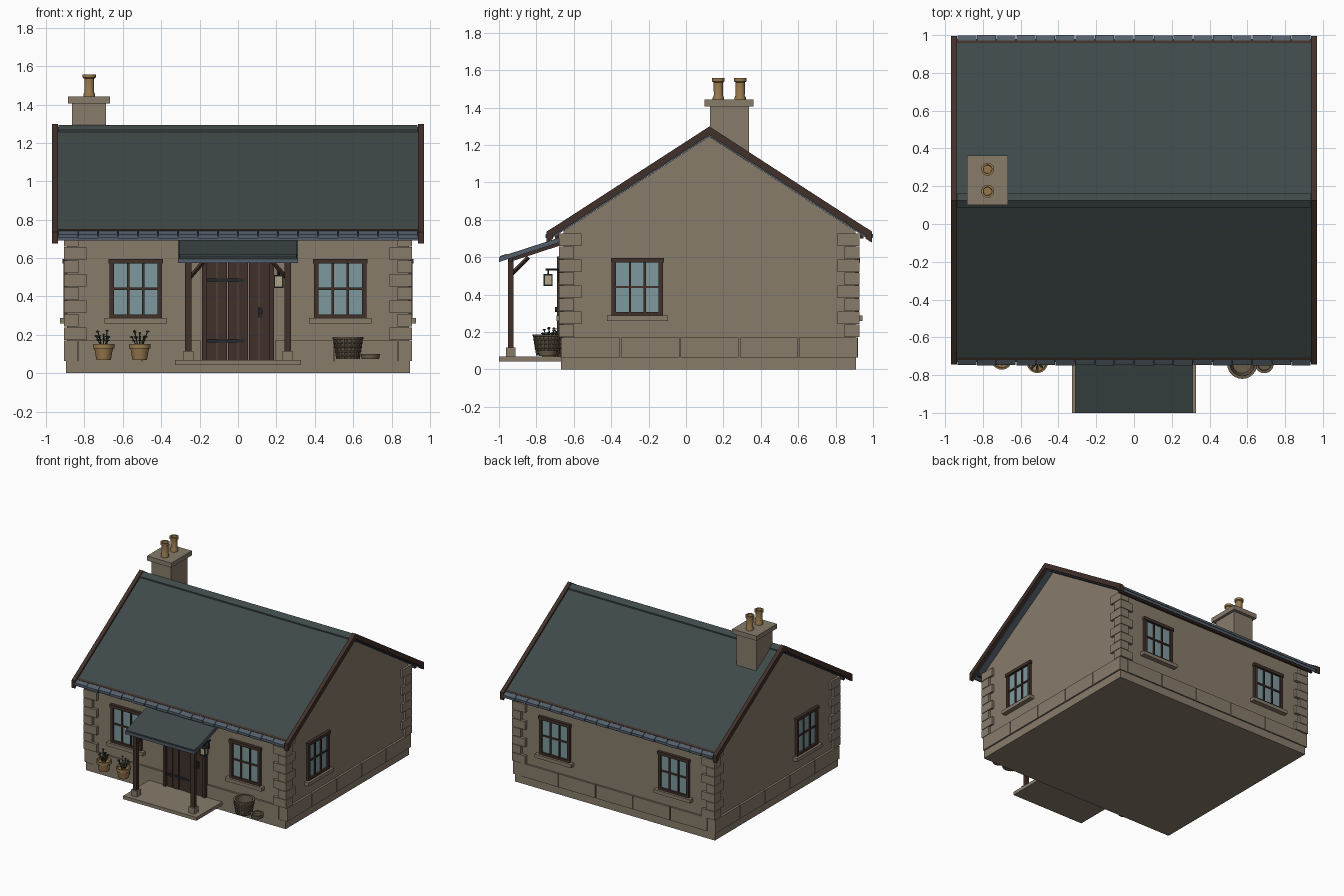
import bpy, bmesh, math, random
from mathutils import Vector, Matrix

if "Cube" in bpy.data.objects:
    bpy.data.objects.remove(bpy.data.objects["Cube"])

random.seed(4)


def mat(name, r, g, b):
    m = bpy.data.materials.new(name)
    m.diffuse_color = (r, g, b, 1)
    m.use_nodes = True
    m.node_tree.nodes["Principled BSDF"].inputs["Base Color"].default_value = m.diffuse_color
    return m


STONE = mat("warm stone", .245, .20, .148)
ROOF = mat("dark slate", .050, .066, .067)
SLATE = mat("blue slate", .085, .112, .145)
TIMBER = mat("dark timber", .052, .030, .023)
GLASS = mat("window glass", .21, .315, .34)
CLAY = mat("ochre clay", .31, .19, .075)
LEAF = mat("dull leaf", .045, .055, .035)
IRON = mat("black iron", .018, .021, .025)
WICKER = mat("wicker", .14, .11, .07)
LAMP = mat("lamp glass", .45, .38, .24)


def finish(name, bm, m, smooth=False):
    bmesh.ops.recalc_face_normals(bm, faces=bm.faces)
    me = bpy.data.meshes.new(name)
    bm.to_mesh(me)
    bm.free()
    me.materials.append(m)
    ob = bpy.data.objects.new(name, me)
    bpy.context.collection.objects.link(ob)
    if smooth:
        bpy.ops.object.select_all(action='DESELECT')
        ob.select_set(True)
        bpy.context.view_layer.objects.active = ob
        bpy.ops.object.shade_smooth_by_angle(angle=math.radians(40))
    return ob


def boxes(name, m, items, xf=Matrix()):
    """Each item is x0, x1, y0, y1, z0, z1."""
    bm = bmesh.new()
    for x0, x1, y0, y1, z0, z1 in items:
        t = Matrix.Translation(((x0 + x1) / 2, (y0 + y1) / 2, (z0 + z1) / 2))
        s = Matrix.Diagonal((abs(x1 - x0), abs(y1 - y0), z1 - z0, 1))
        bmesh.ops.create_cube(bm, size=1, matrix=xf @ t @ s)
    return finish(name, bm, m)


def prisms(name, m, items):
    """Each item is a (y, z) outline swept from x0 to x1."""
    bm = bmesh.new()
    for pts, x0, x1 in items:
        f = bm.faces.new([bm.verts.new((x0, y, z)) for y, z in pts])
        r = bmesh.ops.extrude_face_region(bm, geom=[f])
        vs = [v for v in r['geom'] if isinstance(v, bmesh.types.BMVert)]
        bmesh.ops.translate(bm, verts=vs, vec=(x1 - x0, 0, 0))
    return finish(name, bm, m)


def rods(name, m, items, sides=8):
    """Each item is start, end, radius."""
    bm = bmesh.new()
    for a, b, r in items:
        a, b = Vector(a), Vector(b)
        d = b - a
        xf = Matrix.Translation((a + b) / 2) @ d.to_track_quat('Z', 'Y').to_matrix().to_4x4()
        bmesh.ops.create_cone(bm, cap_ends=True, segments=sides, radius1=r, radius2=r,
                              depth=d.length, matrix=xf)
    return finish(name, bm, m, True)


def lathe(name, m, x, y, profile, n=24):
    bm = bmesh.new()
    vs = [bm.verts.new((x + r, y, z)) for r, z in profile]
    es = [bm.edges.new(p) for p in zip(vs, vs[1:])]
    bmesh.ops.spin(bm, geom=vs + es, cent=(x, y, 0), axis=(0, 0, 1),
                   angle=math.tau, steps=n)
    bmesh.ops.remove_doubles(bm, verts=bm.verts, dist=1e-4)
    return finish(name, bm, m, True)


# Main walls and foundation
RY, SL = .125, .647          # ridge position and roof slope
F, B, WX = -.655, .905, .89  # wall planes
wz = lambda y: 1.245 - SL * abs(y - RY)
prisms("walls", STONE, [([(F, .06), (B, .06), (B, wz(B)), (RY, 1.245), (F, wz(F))], -WX, WX)])
boxes("foundation", STONE, [(-.895, .895, -.668, .909, 0, .063)])

# Plinth blocks with fine joints
pl, g = [], .003
for s in (-1, 1):
    for i in range(5):
        a = -.668 + i * .3176
        pl.append((s * .834, s * .907, a + g, a + .3176 - g, .063, .171))
for i in range(5):
    a = -.834 + i * .3336
    pl.append((a + g, a + .3336 - g, .85, .92, .063, .171))
for s in (-1, 1):
    for a, b in ((.19, .50), (.50, .834)):
        pl.append((s * (a + g), s * (b - g), -.67, -.6, .063, .171))
boxes("plinth_blocks", STONE, pl)

# Corner stones, alternating long and short
q, h = [], .0695
for sx in (-1, 1):
    for yo, sy in ((-.679, 1), (.928, -1)):
        for i in range(8):
            lx, ly = (.117, .08) if i % 2 == 0 else (.075, .119)
            q.append((sx * .907, sx * (.907 - lx), yo, yo + sy * ly,
                      .172 + i * h + .002, .172 + (i + 1) * h - .002))
boxes("corner_stones", STONE, q)


# Roof: sloped bands measured by distance from the ridge
def band(s, d0, d1, top, th):
    z = lambda d: top - SL * d
    return [(RY + s * d0, z(d0)), (RY + s * d1, z(d1)),
            (RY + s * d1, z(d1) - th), (RY + s * d0, z(d0) - th)]


S = (-1, 1)
prisms("roof_underlay", SLATE, [(band(s, 0, .855, 1.272, .026), -.94, .94) for s in S])
prisms("roof_slopes", ROOF, [(band(s, 0, .845, 1.284, .014), -.94, .94) for s in S])
prisms("ridge_cap", ROOF, [(band(s, 0, .04, 1.294, .012), -.935, .935) for s in S])
prisms("barge_boards", TIMBER, [(band(s, 0, .862, 1.299, .045), e * .937, e * .969)
                                for s in S for e in S])
prisms("barge_feet", TIMBER, [(band(s, .835, .87, 1.30, .06), e * .937, e * .969)
                              for s in S for e in S])
prisms("eaves_batten", TIMBER, [(band(s, .832, .846, 1.29, .03), -.94, .94) for s in S])
w = 1.874 / 18
prisms("eaves_slates", SLATE, [(band(s, .846, .872 + .003 * (i % 2), 1.288, .02),
                                -.937 + i * w + .002, -.937 + (i + 1) * w - .002)
                               for s in S for i in range(18)])
boxes("fascia", TIMBER, [(-.935, .935, y0, y0 + .02, .70, .735) for y0 in (-.70, .93)])

# Chimney with two pots
boxes("chimney_stack", STONE, [(-.865, -.688, .128, .337, 1.05, 1.41)])
boxes("chimney_cap", STONE, [(-.885, -.667, .10, .362, 1.405, 1.442)])
for y in (.173, .29):
    lathe("chimney_pot", CLAY, -.775, y,
          [(0, 1.44), (.030, 1.44), (.030, 1.455), (.024, 1.465), (.026, 1.535), (.034, 1.54),
           (.034, 1.557), (.023, 1.557), (.021, 1.47), (0, 1.47)])


# Windows, drawn against a wall facing -y and turned into place
def window(x, y, turn):
    xf = Matrix.Translation((x, y, 0)) @ Matrix.Rotation(math.radians(turn), 4, 'Z')
    boxes("window_glass", GLASS, [(-.13, .13, -.005, .01, .295, .585)], xf)
    fr = [(s * .137, s * .113, -.02, .01, .287, .585) for s in S]
    fr += [(-.142, .142, -.024, .01, .571, .596), (-.137, .137, -.02, .01, .287, .306)]
    fr += [(c - .006, c + .006, -.014, .01, .3, .58) for c in (-.039, .039)]
    fr += [(-.12, .12, -.013, .01, .434, .447)]
    boxes("window_frame", TIMBER, fr, xf)
    boxes("window_sill", STONE, [(-.163, .163, -.038, .01, .26, .288)], xf)


for s in S:
    window(s * .533, F, 0)
    window(s * .533, B, 180)
    window(s * WX, -.26, s * 90)

# Plank door, frame and ironwork
boxes("door_planks", TIMBER, [(-.165 + i * .055 + .002, -.165 + (i + 1) * .055 - .002,
                               -.675 - .004 * (i % 2), -.64, .07, .585) for i in range(6)])
boxes("door_frame", TIMBER, [(s * .165, s * .187, -.69, -.64, .065, .6) for s in S]
      + [(-.187, .187, -.69, -.64, .58, .605)])
boxes("door_hinges", IRON, [(-.16, .035, -.685, -.67, z, z + .018) for z in (.475, .16)])
boxes("door_latch", IRON, [(.108, .126, -.684, -.67, .29, .345)])
rods("door_knob", IRON, [((.117, -.70, .32), (.117, -.67, .32), .013)], 12)

# Porch
boxes("porch_step", STONE, [(-.328, .328, -1, -.65, .043, .07)])
prof = lambda top, th, a, b: [(a, top(a)), (b, top(b)), (b, top(b) - th), (a, top(a) - th)]
pz = lambda y: .60 + (y + 1) * .325
prisms("porch_roof_slab", SLATE, [(prof(lambda y: pz(y) - .004, .022, -1, F), -.313, .313)])
prisms("porch_roof_top", ROOF, [(prof(pz, .006, -.998, F), -.308, .308)])
prisms("porch_slate_row", ROOF, [(prof(lambda y: pz(y) + .004, .01, -.995, -.955), -.305, .305)])
boxes("porch_posts", TIMBER, [(s * .243, s * .275, -.952, -.922, .07, .59) for s in S])
boxes("post_bases", STONE, [(s * .232, s * .284, -.963, -.912, .07, .117) for s in S])
boxes("porch_beam", TIMBER, [(-.295, .295, -.95, -.925, .575, .597)])
br = []
for s in S:
    br += [((s * .259, -.937, .505), (s * .259, -.842, .60), .011),
           ((s * .25, -.937, .50), (s * .18, -.937, .58), .011)]
rods("porch_braces", TIMBER, br, 4)
prisms("porch_rafters", TIMBER, [(prof(lambda y: pz(y) - .024, .02, -.95, F), s * .247, s * .271)
                                 for s in S])

# Hanging lantern
LX, LY = .212, -.737
rods("lantern_bracket", IRON, [((LX, -.65, .535), (LX, -.75, .535), .005),
                               ((LX, LY, .535), (LX, LY, .505), .004),
                               ((LX, -.675, .47), (LX, -.675, .54), .006)])
boxes("lantern_glass", LAMP, [(LX - .018, LX + .018, LY - .018, LY + .018, .452, .503)])
boxes("lantern_frame", IRON,
      [(LX - .024, LX + .024, LY - .024, LY + .024, z, z + .008) for z in (.445, .503)]
      + [(LX + a * .021 - .003, LX + a * .021 + .003, LY + b * .021 - .003, LY + b * .021 + .003,
          .445, .51) for a in S for b in S])

# Planted pots
for x, y in ((-.70, -.715), (-.512, -.733)):
    lathe("plant_pot", CLAY, x, y,
          [(0, .07), (.038, .07), (.048, .128), (.056, .13), (.056, .153), (.048, .153),
           (.045, .138), (0, .138)])
    stems, bm = [], bmesh.new()
    for i in range(8):
        a = i * math.tau / 8
        r, top = random.uniform(.02, .045), random.uniform(.185, .225)
        tip = Vector((x + r * math.cos(a), y + r * math.sin(a), top))
        base = Vector((x + .012 * math.cos(a), y + .012 * math.sin(a), .135))
        stems.append((base, tip, .003))
        for t in (.65, 1):
            c = Matrix.Translation(base.lerp(tip, t)) @ Matrix.Rotation(a, 4, 'Z')
            bmesh.ops.create_icosphere(bm, subdivisions=1, radius=.011,
                                       matrix=c @ Matrix.Diagonal((1.1, .7, .5, 1)))
    finish("plant_leaves", bm, LEAF)
    rods("plant_stems", LEAF, stems, 5)

# Woven basket and small tray
bx, by = .573, -.74
lathe("basket_body", WICKER, bx, by,
      [(0, .075), (.056, .075), (.073, .175), (.08, .178), (.08, .188), (.064, .188),
       (.064, .17), (.05, .085), (0, .085)])
st = []
for i in range(20):
    c, s = math.cos(i * math.tau / 20), math.sin(i * math.tau / 20)
    st.append(((bx + .058 * c, by + .058 * s, .075), (bx + .075 * c, by + .075 * s, .18), .004))
rods("basket_stakes", WICKER, st, 5)
for k in range(4):
    z = .092 + k * .022
    r = .056 + (z - .075) * .17
    lathe("basket_weave", WICKER, bx, by,
          [(r, z - .005), (r + .007, z - .003), (r + .007, z + .003), (r, z + .005)])
lathe("small_tray", WICKER, .69, -.74,
      [(0, .073), (.045, .073), (.05, .10), (.036, .10), (.034, .082), (0, .082)])
